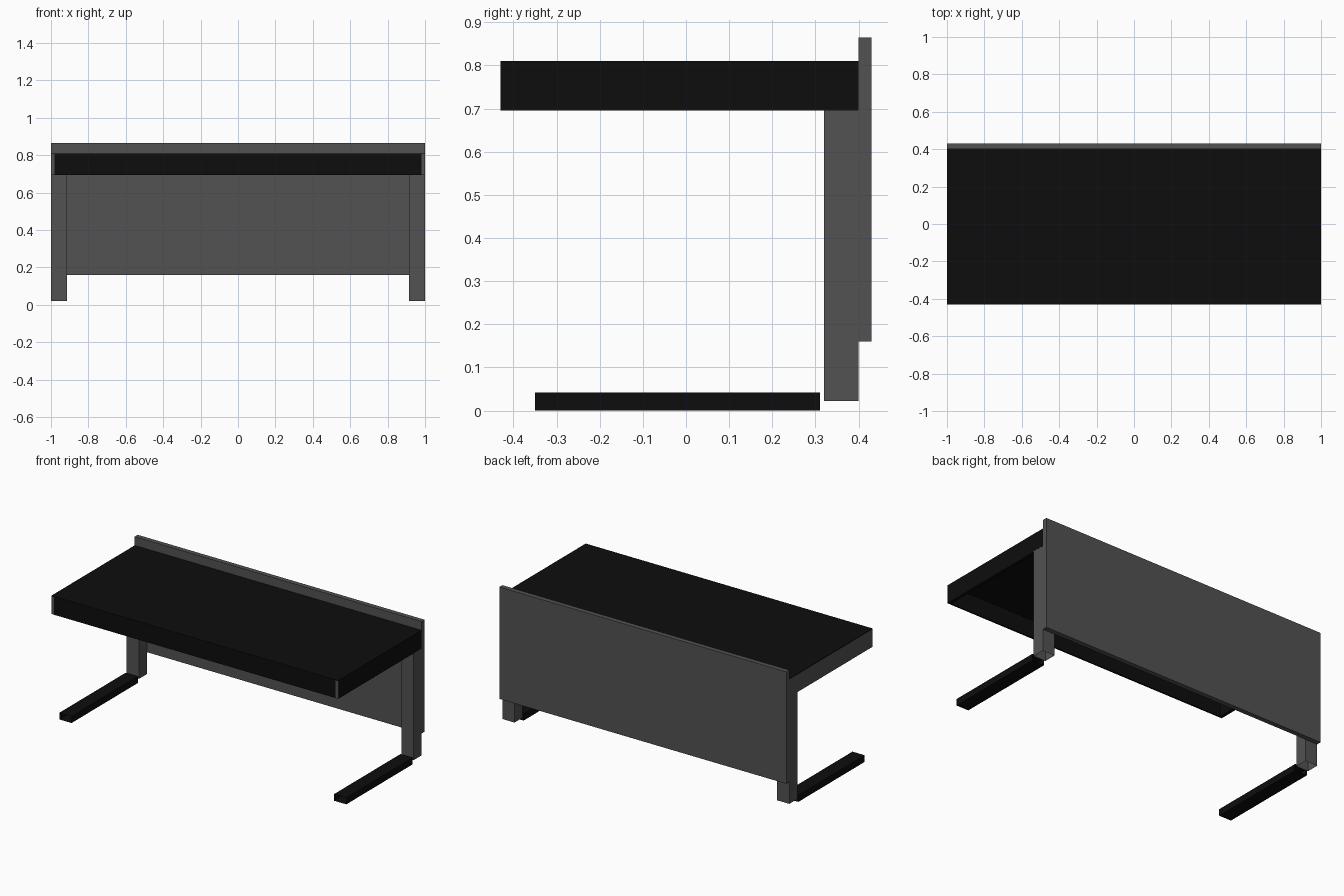
import bpy, bmesh

if "Cube" in bpy.data.objects:
    bpy.data.objects.remove(bpy.data.objects["Cube"])


def material(name, v):
    m = bpy.data.materials.new(name)
    m.diffuse_color = (v, v, v, 1)
    m.use_nodes = True
    m.node_tree.nodes["Principled BSDF"].inputs["Base Color"].default_value = m.diffuse_color
    return m


GREY = material("dark grey", 0.085)
BLACK = material("black", 0.004)


def box(name, x, y, z, mats, open_dirs=(), rule=None):
    """Box from ranges; open_dirs lists (axis, sign) of faces left open."""
    bm = bmesh.new()
    bmesh.ops.create_cube(bm, size=1)
    for v in bm.verts:
        for i, (lo, hi) in enumerate((x, y, z)):
            v.co[i] = hi if v.co[i] > 0 else lo
    bm.normal_update()
    drop = [f for f in bm.faces
            if any(f.normal[a] * s > 0.9 for a, s in open_dirs)]
    bmesh.ops.delete(bm, geom=drop, context='FACES')
    if rule:
        for f in bm.faces:
            f.material_index = rule(f.normal)
    me = bpy.data.meshes.new(name)
    bm.to_mesh(me)
    bm.free()
    for m in mats:
        me.materials.append(m)
    ob = bpy.data.objects.new(name, me)
    bpy.context.collection.objects.link(ob)
    return ob


# Back modesty panel
box("back_panel", (-1, 1), (0.40, 0.43), (0.16, 0.865), [GREY])

# Hollow desktop: thin top and front apron
box("desk_top", (-1, 1), (-0.43, 0.40), (0.806, 0.81), [BLACK])
box("front_apron", (-0.98, 0.98), (-0.43, -0.42), (0.695, 0.806), [BLACK])

# Side aprons: grey front edge, and a grey outer face on the left
for side, x in (("left", (-1, -0.98)), ("right", (0.98, 1))):
    box(side + "_apron", x, (-0.43, 0.40), (0.695, 0.806), [BLACK, GREY],
        rule=lambda n: int(n.y < -0.9 or (side == "left" and n.x < -0.9)))

# Legs (open underneath) and feet (open-ended tubes)
for side, x in (("left", (-1, -0.915)), ("right", (0.915, 1))):
    box(side + "_leg", x, (0.32, 0.40), (0.022, 0.70), [GREY], [(2, -1)])
    box(side + "_foot", x, (-0.35, 0.31), (0, 0.042), [BLACK],
        [(1, -1), (1, 1)])
